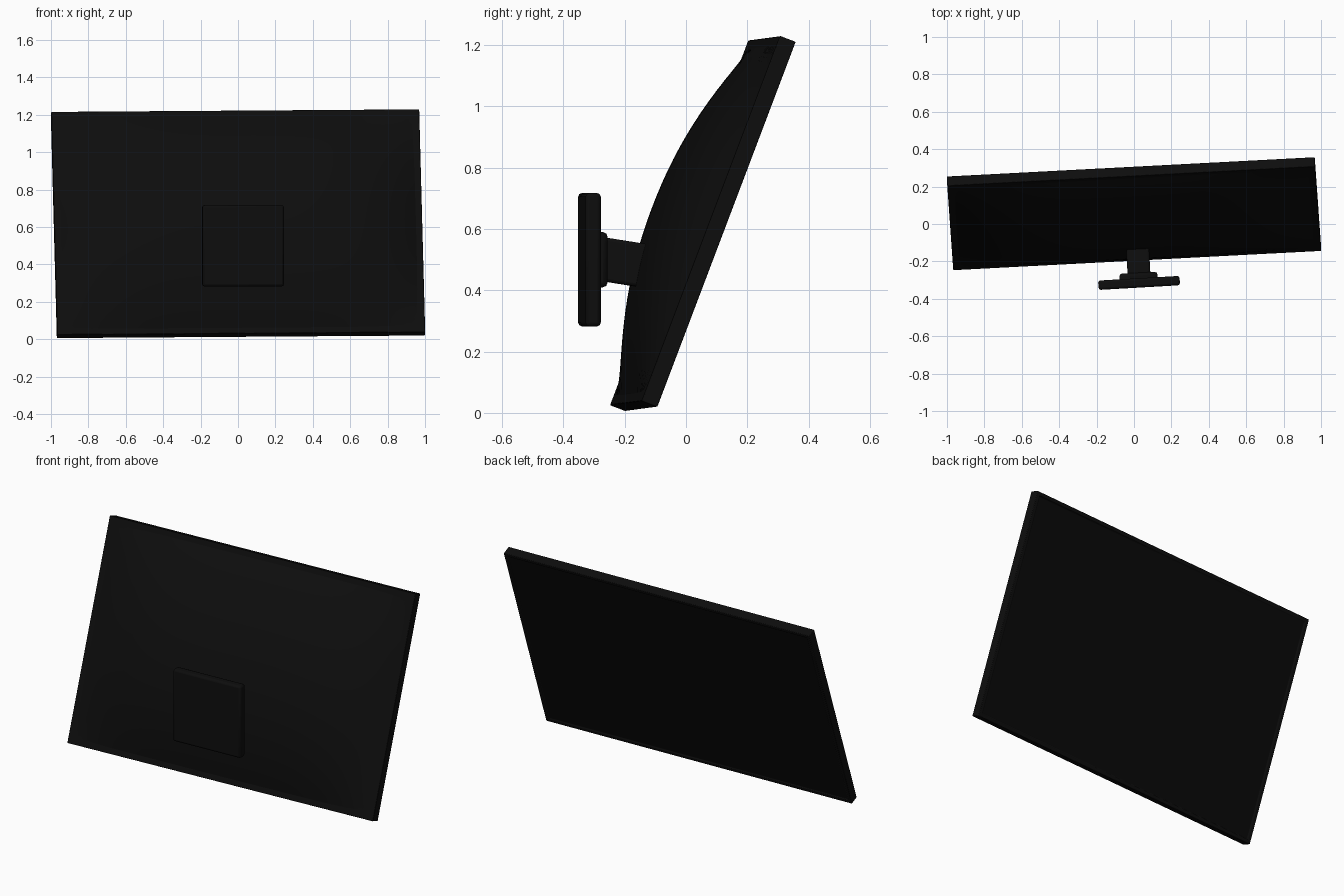
import bpy, bmesh, math
from mathutils import Matrix, Vector

if "Cube" in bpy.data.objects:
    bpy.data.objects.remove(bpy.data.objects["Cube"])


def material(name, v):
    m = bpy.data.materials.new(name)
    m.diffuse_color = (v, v, v, 1)
    m.use_nodes = True
    m.node_tree.nodes["Principled BSDF"].inputs["Base Color"].default_value = m.diffuse_color
    return m


body_mat = material("black_plastic", 0.004)
screen_mat = material("dark_screen", 0.003)


def finish(name, bm, matrix, mats, bevel=0.0):
    bmesh.ops.recalc_face_normals(bm, faces=bm.faces[:])
    mesh = bpy.data.meshes.new(name)
    bm.to_mesh(mesh)
    bm.free()
    ob = bpy.data.objects.new(name, mesh)
    bpy.context.collection.objects.link(ob)
    ob.matrix_world = matrix
    for m in mats:
        mesh.materials.append(m)
    if bevel:
        mod = ob.modifiers.new("soft_edges", 'BEVEL')
        mod.width, mod.segments = bevel, 2
        mod.limit_method = 'ANGLE'
    bpy.ops.object.select_all(action='DESELECT')
    bpy.context.view_layer.objects.active = ob
    ob.select_set(True)
    bpy.ops.object.shade_smooth_by_angle(angle=math.radians(35))
    return ob


def box(size):
    bm = bmesh.new()
    bmesh.ops.create_cube(bm, size=1)
    bmesh.ops.scale(bm, vec=size, verts=bm.verts)
    return bm


def place(loc, yaw=0, roll=0, pitch=0):
    r = [Matrix.Rotation(math.radians(a), 4, ax)
         for a, ax in ((yaw, 'Z'), (roll, 'Y'), (pitch, 'X'))]
    return Matrix.Translation(loc) @ r[0] @ r[1] @ r[2]


# Tilted panel: frame with a recessed screen on the +y side
W, T, H = 1.97, 0.055, 1.275
panel = place((0, 0.055, 0.618), 3.0, -0.4, -20.8)
bm = box((W, T, H))
bm.normal_update()
face = max(bm.faces, key=lambda f: f.normal.y)
bmesh.ops.inset_region(bm, faces=[face], thickness=0.028, depth=0)
bmesh.ops.inset_region(bm, faces=[face], thickness=0.004, depth=-0.006)
face.material_index = 1
finish("screen_frame", bm, panel, [body_mat, screen_mat], 0.012)

# Domed back shell: flat across the middle, rounding off to the rim
bm = bmesh.new()
bmesh.ops.create_grid(bm, x_segments=40, y_segments=28, size=1)
for v in bm.verts:
    u, w = v.co.x, v.co.y
    h = 0.134 * (1 - abs(u) ** 4) * (1 - abs(w) ** 2.1)
    v.co = Vector((u * 0.955, -T / 2 + 0.002 - h, w * 0.61))
# close the shell inside the frame
rim = [e for e in bm.edges if e.is_boundary]
bmesh.ops.holes_fill(bm, edges=rim, sides=0)
finish("back_shell", bm, panel, [body_mat])

# Wall mount: plate, hub and neck
finish("wall_plate", box((0.436, 0.05, 0.435)),
       place((0.027, -0.315, 0.5), 3.3), [body_mat], 0.012)
finish("mount_hub", box((0.205, 0.075, 0.18)),
       place((0.025, -0.298, 0.5), 3.0), [body_mat], 0.015)
finish("mount_neck", box((0.122, 0.22, 0.142)),
       place((0.022, -0.18, 0.487), 3.0, 0, -9), [body_mat], 0.01)
